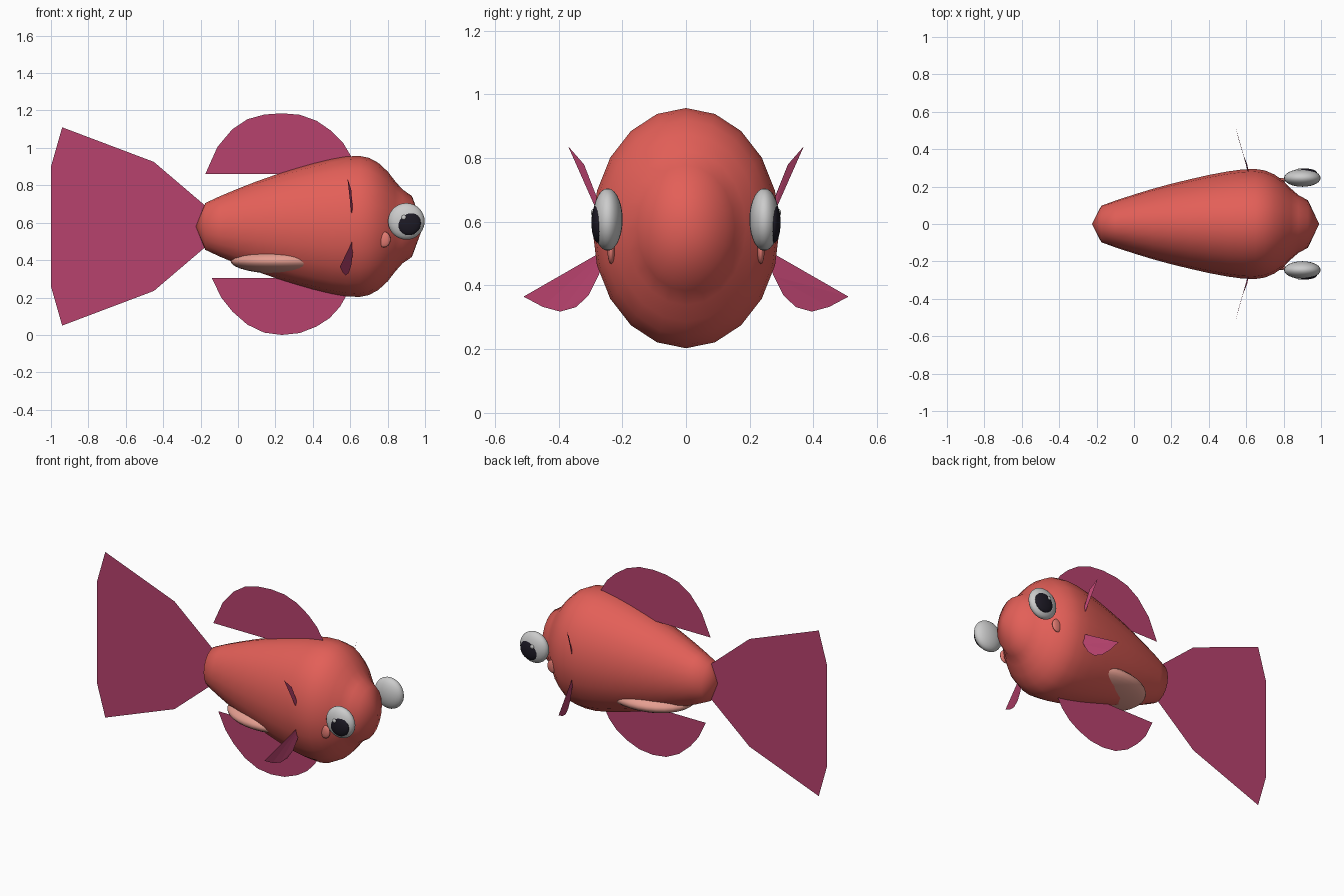
import bpy, bmesh, math
from mathutils import Matrix

if "Cube" in bpy.data.objects:
    bpy.data.objects.remove(bpy.data.objects["Cube"])


def material(name, rgb):
    m = bpy.data.materials.new(name)
    m.diffuse_color = (*rgb, 1)
    m.use_nodes = True
    m.node_tree.nodes["Principled BSDF"].inputs["Base Color"].default_value = m.diffuse_color
    return m


RED = material("body_red", (0.77, 0.115, 0.097))
PLUM = material("fin_plum", (0.477, 0.055, 0.155))
PINK = material("cheek_pink", (0.78, 0.2, 0.17))
PALE = material("belly_pale", (0.78, 0.34, 0.28))
WHITE = material("eye_white", (0.8, 0.8, 0.8))
DARK = material("pupil_dark", (0.012, 0.01, 0.018))


def finish(name, bm, mat, smooth=True):
    mesh = bpy.data.meshes.new(name)
    bm.to_mesh(mesh)
    bm.free()
    mesh.materials.append(mat)
    for p in mesh.polygons:
        p.use_smooth = smooth
    ob = bpy.data.objects.new(name, mesh)
    bpy.context.collection.objects.link(ob)
    return ob


def ellipsoid(name, centre, radii, mat, u=24, v=14):
    bm = bmesh.new()
    bmesh.ops.create_uvsphere(
        bm, u_segments=u, v_segments=v, radius=1,
        matrix=Matrix.Translation(centre) @ Matrix.Diagonal((*radii, 1)))
    return finish(name, bm, mat)


def sheet(name, pts, mat=PLUM):
    bm = bmesh.new()
    face = bm.faces.new([bm.verts.new(p) for p in pts])
    bmesh.ops.triangulate(bm, faces=[face], ngon_method='EAR_CLIP')
    return finish(name, bm, mat, False)


# body: 20-sided oval rings along x, (x, half height)
MID, SIDES, ASPECT = 0.58, 20, 0.78
profile = [(-0.175, 0.125), (-0.1, 0.16), (0, 0.202), (0.1, 0.241), (0.2, 0.276),
           (0.3, 0.307), (0.4, 0.336), (0.5, 0.36), (0.58, 0.374), (0.65, 0.377),
           (0.7, 0.367), (0.75, 0.34), (0.8, 0.294), (0.84, 0.242), (0.88, 0.197),
           (0.93, 0.163)]
bm = bmesh.new()
rings = []
for x, r in profile:
    rings.append([bm.verts.new((x, ASPECT * r * math.sin(2 * math.pi * i / SIDES),
                                MID + r * math.cos(2 * math.pi * i / SIDES)))
                  for i in range(SIDES)])
tail_tip = bm.verts.new((-0.225, 0, MID))
mouth_tip = bm.verts.new((0.99, 0, MID))
for i in range(SIDES):
    j = (i + 1) % SIDES
    for a, b in zip(rings, rings[1:]):
        bm.faces.new((a[i], a[j], b[j], b[i]))
    bm.faces.new((tail_tip, rings[0][j], rings[0][i]))
    bm.faces.new((mouth_tip, rings[-1][i], rings[-1][j]))
bmesh.ops.recalc_face_normals(bm, faces=bm.faces)
finish("body", bm, RED)

# belly patch, just breaking through the lower flanks
ellipsoid("belly_patch", (0.25, 0, 0.395), (0.29, 0.215, 0.07), PALE, 32, 16)

# tail, flat in the middle plane
upper = [(-0.1, 0.62), (-0.18, 0.695), (-0.45, 0.925), (-0.94, 1.11), (-1, 0.9)]
tail = upper + [(-0.98, MID)] + [(x, 2 * MID - z) for x, z in reversed(upper)]
sheet("tail_fin", [(x, 0, z) for x, z in tail])

# dorsal and belly fins, half discs
dorsal = [(-0.175, 0.86), (-0.11, 1.005), (-0.03, 1.1), (0.05, 1.153), (0.14, 1.178),
          (0.235, 1.185), (0.33, 1.177), (0.42, 1.145), (0.5, 1.09), (0.56, 1.03),
          (0.605, 0.955), (0.62, 0.86)]
sheet("dorsal_fin", [(x, 0, z) for x, z in dorsal])
belly = [(-0.14, 0.305), (-0.09, 0.2), (-0.03, 0.125), (0.05, 0.055), (0.14, 0.012),
         (0.235, 0), (0.33, 0.01), (0.42, 0.045), (0.49, 0.09), (0.545, 0.15),
         (0.585, 0.22), (0.6, 0.305)]
sheet("belly_fin", [(x, 0, z) for x, z in belly])

pectoral = [(0.545, 0.51, 0.365), (0.56, 0.45, 0.333), (0.577, 0.395, 0.318),
            (0.592, 0.345, 0.332), (0.605, 0.305, 0.37), (0.613, 0.275, 0.43),
            (0.62, 0.24, 0.52)]
gill = [(0.585, 0.37, 0.837), (0.605, 0.32, 0.78), (0.612, 0.285, 0.69),
        (0.615, 0.26, 0.63), (0.612, 0.265, 0.6)]
# paired parts on both flanks
for side, s in (("right", -1), ("left", 1)):
    sheet(f"pectoral_fin_{side}", [(x, s * y, z) for x, y, z in pectoral])
    sheet(f"gill_fin_{side}", [(x, s * y, z) for x, y, z in gill])
    ellipsoid(f"eye_{side}", (0.9, s * 0.246, 0.607), (0.098, 0.047, 0.098), WHITE)
    ellipsoid(f"pupil_{side}", (0.912, s * 0.275, 0.597), (0.066, 0.022, 0.064), DARK)
    ellipsoid(f"eye_glint_{side}", (0.887, s * 0.29, 0.628), (0.013, 0.008, 0.013), WHITE, 12, 8)
    ellipsoid(f"cheek_{side}", (0.78, s * 0.235, 0.51), (0.036, 0.012, 0.042), PINK, 16, 10)
